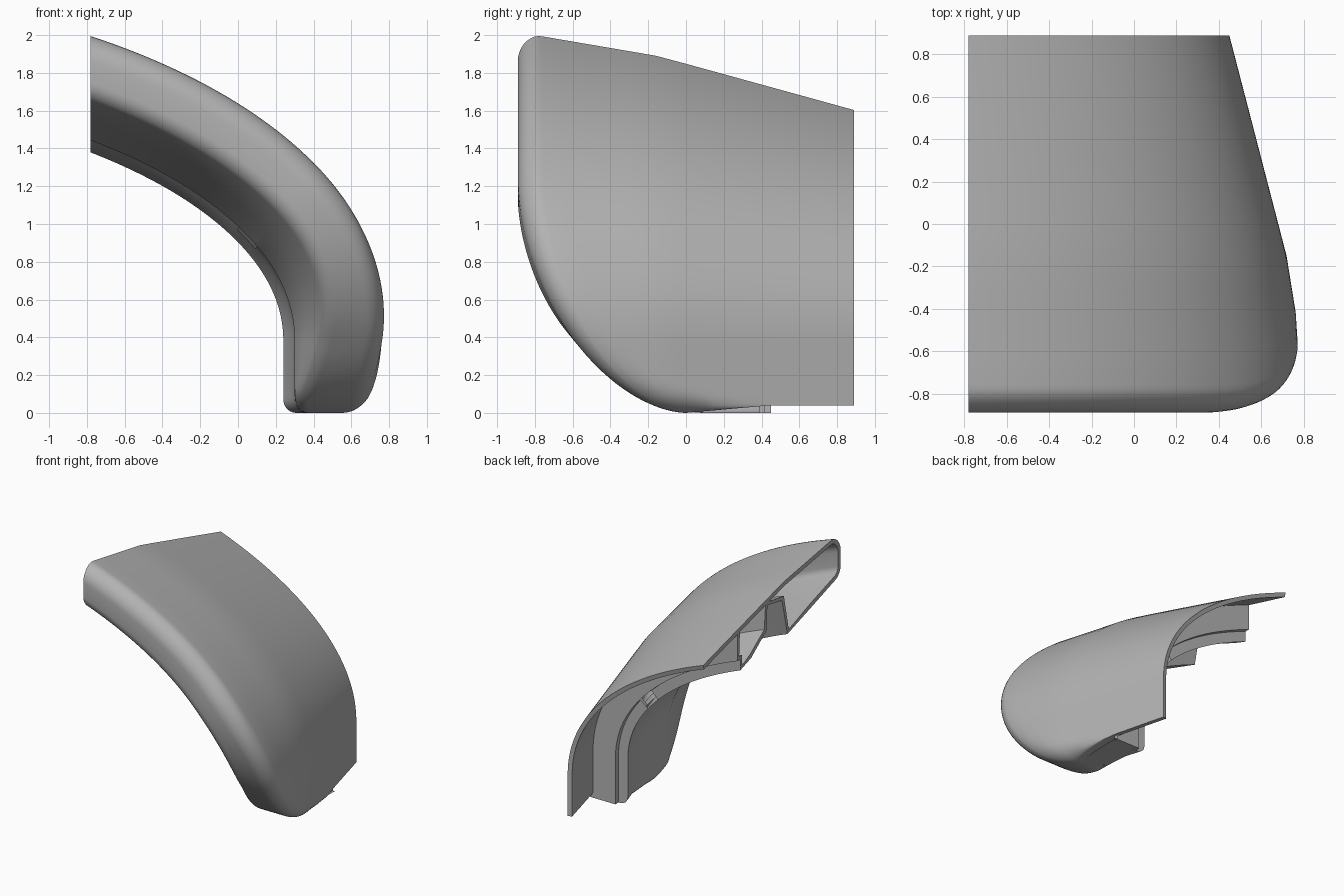
import bpy, bmesh, math
from mathutils import Vector
from mathutils.geometry import intersect_point_line

cube = bpy.data.objects.get("Cube")
if cube:
    bpy.data.objects.remove(cube)

CUT_X, SIDE_X, BACK, NOSE, THICK = -0.78, 0.825, 0.89, -0.89, 0.035
R_OUT, R_IN = 0.13, 0.07
TRIM_H, POW = 1.2, 1.75
GROOVE_END = 0.5

# One plain grey plastic
grey = bpy.data.materials.new("grey_plastic")
grey.use_nodes = True
grey.diffuse_color = (0.45, 0.45, 0.45, 1)
grey.node_tree.nodes["Principled BSDF"].inputs["Base Color"].default_value = (0.45, 0.45, 0.45, 1)


def taper(y):
    """Depth of the skin below the spine curve, growing to the back."""
    if y < -0.15:
        return 0.105 * max(0, y + 0.8) / 0.65
    return 0.105 + 0.27 * (y + 0.15) / (BACK + 0.15)


def inner_depth(y):
    """Depth of the sloping inner face behind the nose."""
    return 0.525 + 0.31 * min(0, y + 0.2)


def nose_y(z):
    """Front edge: straight above, swept back to the foot below."""
    k = min(1, max(0, 1 - z / TRIM_H))
    return NOSE * (1 - k ** POW) ** (1 / POW)


# Trim outline in the side plane, used for the rounded edges
trim = [Vector((NOSE, 2.5))]
for i in range(61):
    a = math.pi / 2 * i / 60
    c, s = max(0, math.cos(a)), math.sin(a)
    trim.append(Vector((NOSE * c ** (2 / POW), TRIM_H * (1 - s ** (2 / POW)))))
trim.append(Vector((0.45, 0)))


def fillet(r, y, z):
    """Rounding of radius r, by distance from the trim outline."""
    p, best = Vector((y, z)), r
    if y <= nose_y(z):
        best = 0
    for a, b in zip(trim, trim[1:]):
        if (b - a).length > 1e-6:
            t = intersect_point_line(p, a, b)[1]
            best = min(best, (p - a.lerp(b, min(1, max(0, t)))).length)
    return r - math.sqrt(max(0, r * r - (r - best) ** 2))


def skin_depth(y, z):
    r = R_OUT * min(1, max(0, 1 - y / 0.45))
    return taper(y) + (fillet(r, y, z) if r > 0 else 0)


# Spine: a conic arc in the front plane, then a vertical run down to the foot
start, corner, low = Vector((CUT_X, 2.0)), Vector((SIDE_X, 1.47)), Vector((SIDE_X, 0.38))
spine = []
for i in range(48):
    t = i / 48
    a, b, c = (1 - t) ** 2, 2 * 0.92 * t * (1 - t), t * t
    spine.append((start * a + corner * b + low * c) / (a + b + c))
spine += [Vector((SIDE_X, low.y * (1 - i / 20) ** 2)) for i in range(21)]

# Sample positions over the skin, from the inner part (1) to the nose (0)
round_steps = [1 - math.cos(math.radians(a)) for a in range(0, 91, 10)]
weights = [1, 0.85, 0.7, 0.55, 0.4, 0.25] + [0.125 * s for s in reversed(round_steps)]


def section(z, grooved):
    """Cross-section as (y, depth): skin, nose, lip, groove, rail and rear web."""
    y0 = nose_y(z)
    ys = [BACK, 0.7, 0.47, 0.45, 0.3] + [y0 + (0.15 - y0) * w for w in weights]
    pts = [(y, skin_depth(y, z)) for y in ys]
    # Rounded inner corner of the nose, ending at the lip
    lip = max(-0.2, y0 + 0.09)
    ys = [y0 + R_IN * s for s in round_steps[::2]] + [(y0 + 0.07 + lip) / 2, lip]
    pts += [(y, inner_depth(y) - fillet(R_IN, y, z)) for y in ys]
    lip_index = len(pts) - 1
    # Groove up to the skin in the upper part, a plain inner face in the lower part
    for y, d in ((max(-0.13, y0 + 0.11), 0.24), (max(0.06, y0 + 0.12), 0.21),
                 (max(0.07, y0 + 0.13), 0.4)):
        if grooved:
            pts.append((y, max(d, skin_depth(y, z) + 0.05)))
        else:
            pts.append((y, inner_depth(y) - fillet(R_IN, y, z)))
    # Stepped rail and rear web
    rail = [(0.27, 0.54), (0.41, 0.585), (0.41, 0.5), (0.45, 0.5), (0.45, 0.28)]
    pts += [(y, d - fillet(R_IN, y, z) if d > 0.5 else d) for y, d in rail]
    return [Vector(p) for p in pts], lip_index


def offset(pts):
    """Inner side of the wall, one thickness away."""
    out = []
    for i, p in enumerate(pts):
        n = Vector((0, 0))
        for a, b in ((i - 1, i), (i, i + 1)):
            if a >= 0 and b < len(pts):
                t = (pts[b] - pts[a]).normalized()
                n += Vector((t.y, -t.x))
        out.append(p + n.normalized() * THICK)
    return out


# Place every section along the spine; the skin's lower edge rises to the back
rows = []
for i, o in enumerate(spine):
    t = (spine[min(i + 1, len(spine) - 1)] - spine[max(i - 1, 0)]).normalized()
    n = Vector((t.y, -t.x))
    pts, lip_index = section(max(0, o.y + n.y * 0.15), o.x < GROOVE_END)
    row, loop = [], pts + offset(pts)[::-1]
    for j, (y, d) in enumerate(loop):
        on_skin = min(j, len(loop) - 1 - j) < lip_index
        floor = min(0.04, max(0, y * 0.09)) if on_skin else 0
        row.append(Vector((o.x + n.x * d, y, max(o.y + n.y * d, floor))))
    rows.append(row)
count, half = len(rows[0]), len(rows[0]) // 2

# Trim the upper end to a flat plane
for j in range(count):
    i = next(k for k in range(len(rows)) if rows[k][j].x >= CUT_X - 1e-5)
    if i:
        a, b = rows[i - 1][j], rows[i][j]
        p = a.lerp(b, (CUT_X - a.x) / (b.x - a.x))
        for k in range(i):
            rows[k][j] = p.copy()


def make_object(name, bm):
    bmesh.ops.remove_doubles(bm, verts=bm.verts, dist=0.0002)
    bmesh.ops.recalc_face_normals(bm, faces=bm.faces)
    me = bpy.data.meshes.new(name)
    bm.to_mesh(me)
    bm.free()
    me.materials.append(grey)
    ob = bpy.data.objects.new(name, me)
    bpy.context.scene.collection.objects.link(ob)
    bpy.ops.object.select_all(action='DESELECT')
    ob.select_set(True)
    bpy.context.view_layer.objects.active = ob
    bpy.ops.object.shade_smooth_by_angle(angle=math.radians(35))


# Curved shell with its folded rail; a small opening is left through the rail
bm = bmesh.new()
grid = [[bm.verts.new(p) for p in row] for row in rows]
opening = Vector((0.05, 0.92))
open_strips = (half - 6, half - 4, half - 3)
for i in range(len(grid) - 1):
    flange = (rows[i][half - 4] + rows[i + 1][half - 4]) / 2
    is_open = (flange.xz - opening).length < 0.09
    for j in range(count):
        k = (j + 1) % count
        strip = j if j < half else count - 2 - j
        if is_open and strip in open_strips:
            continue
        bm.faces.new((grid[i][j], grid[i][k], grid[i + 1][k], grid[i + 1][j]))
for row in (grid[0], grid[-1]):
    for j in range(half - 1):
        bm.faces.new((row[j], row[j + 1], row[count - 2 - j], row[count - 1 - j]))
make_object("curved_shell", bm)

# Flat foot closing the lower end
bm = bmesh.new()
foot = rows[-1][3:lip_index + 1] + rows[-1][half - 5:half - 1]
bm.faces.new([bm.verts.new((p.x, p.y, 0.002)) for p in foot])
make_object("foot_plate", bm)
